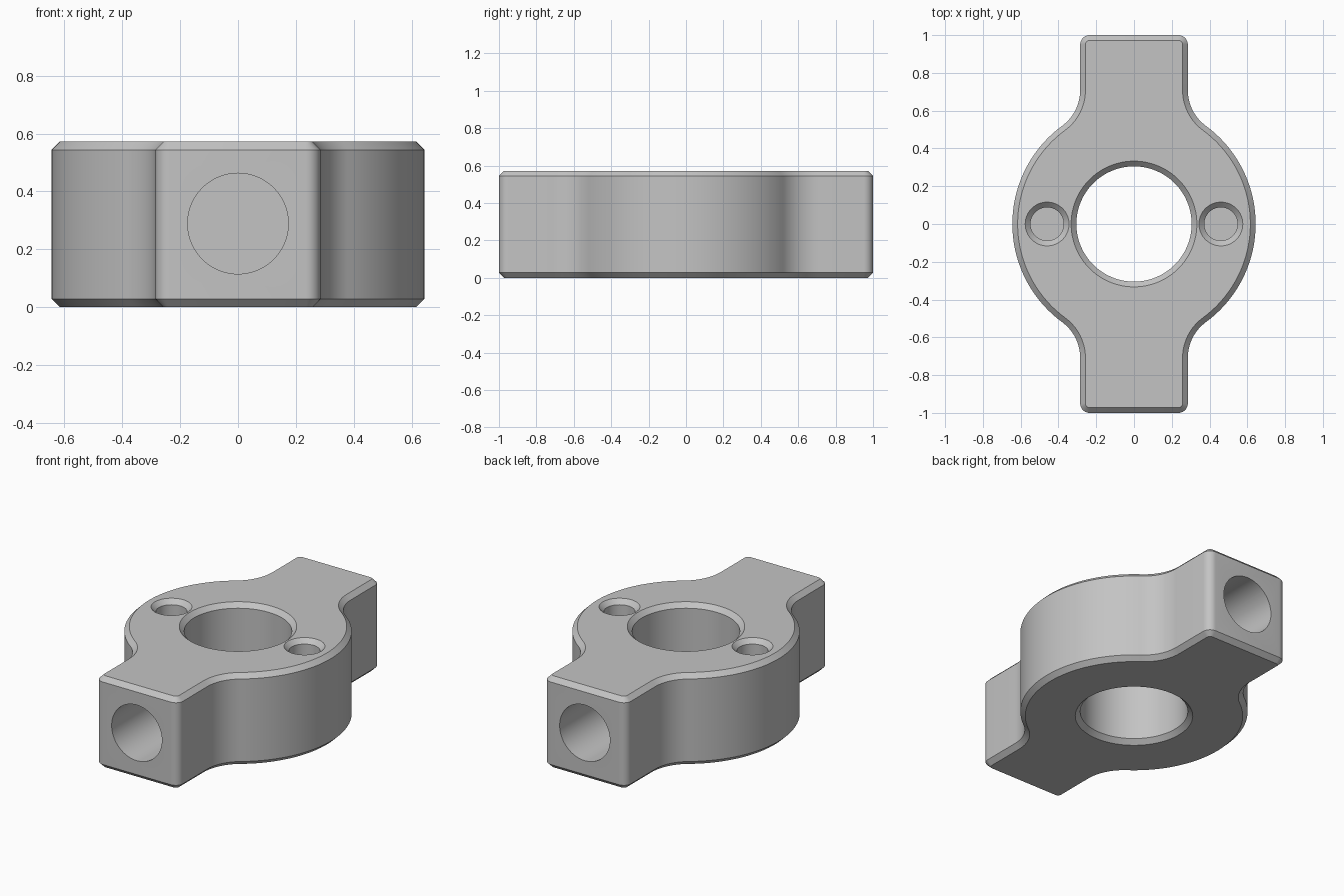
import bpy, bmesh
from math import sin, cos, atan2, radians, sqrt, pi
from mathutils import Matrix

cube = bpy.data.objects.get("Cube")
if cube:
    bpy.data.objects.remove(cube, do_unlink=True)

HEIGHT, CHAMFER = 0.572, 0.028
RING, ARM, END = 0.644, 0.285, 1.0      # ring radius, arm half width, arm reach
FILLET, CORNER = 0.235, 0.05
BORE, PIN, SOCKET = 0.305, 0.088, 0.174  # hole radii

grey = bpy.data.materials.new("grey metal")
grey.use_nodes = True
colour = (0.55, 0.55, 0.55, 1)
grey.diffuse_color = colour
grey.node_tree.nodes["Principled BSDF"].inputs["Base Color"].default_value = colour


def arc(cx, cy, r, start, end, steps):
    return [(cx + r * cos(start + (end - start) * i / steps),
             cy + r * sin(start + (end - start) * i / steps)) for i in range(steps + 1)]


def outline(inset):
    """Closed plan of the body, pulled inwards by inset."""
    fx = ARM + FILLET
    fy = sqrt((RING + FILLET) ** 2 - fx ** 2)
    meet = atan2(fy, fx)
    quarter = arc(0, 0, RING - inset, 0, meet, 28)
    quarter += arc(fx, fy, FILLET + inset, meet + pi, pi, 16)[1:]
    quarter += arc(ARM - CORNER, END - CORNER, CORNER - inset, 0, pi / 2, 8)
    half = quarter + [(-x, y) for x, y in reversed(quarter)]
    return half + [(x, -y) for x, y in reversed(half[1:-1])]


def loft(name, rings):
    """Skin a stack of (points, z) rings into a closed solid."""
    bm = bmesh.new()
    loops = [[bm.verts.new((x, y, z)) for x, y in pts] for pts, z in rings]
    for low, high in zip(loops, loops[1:]):
        for i in range(len(low)):
            j = (i + 1) % len(low)
            bm.faces.new((low[i], low[j], high[j], high[i]))
    bm.faces.new(loops[0][::-1])
    bm.faces.new(loops[-1])
    bmesh.ops.recalc_face_normals(bm, faces=bm.faces)
    mesh = bpy.data.meshes.new(name)
    bm.to_mesh(mesh)
    bm.free()
    mesh.materials.append(grey)
    obj = bpy.data.objects.new(name, mesh)
    bpy.context.collection.objects.link(obj)
    return obj


def round_cutter(name, profile, matrix=Matrix(), sides=96):
    rings = [(arc(0, 0, r, 0, 2 * pi, sides)[:-1], z) for r, z in profile]
    obj = loft(name, rings)
    obj.data.transform(matrix)
    return obj


# Body with chamfered top and bottom rims
body = loft("clamp_body", [(outline(CHAMFER), 0), (outline(0), CHAMFER),
                           (outline(0), HEIGHT - CHAMFER), (outline(CHAMFER), HEIGHT)])

# Central bore, chamfered on both faces
over = 0.05
wide = BORE + CHAMFER + over
cutters = [round_cutter("bore_cutter", [
    (wide, -over), (BORE, CHAMFER), (BORE, HEIGHT - CHAMFER), (wide, HEIGHT + over)], sides=128)]

for side in (-1, 1):
    # Blind countersunk pin holes in the top
    cutters.append(round_cutter("pin_hole_cutter", [
        (PIN, HEIGHT - 0.3), (PIN, HEIGHT - CHAMFER), (PIN + CHAMFER + over, HEIGHT + over)],
        Matrix.Translation((side * 0.46, 0, 0)), 64))
    # Blind sockets in the arm ends
    cutters.append(round_cutter("socket_cutter", [(SOCKET, 0.5), (SOCKET, END + over)],
                                Matrix.Translation((0, 0, HEIGHT / 2 + 0.003))
                                @ Matrix.Rotation(radians(-90 * side), 4, 'X')))

# Cut the holes and discard the cutters
bpy.context.view_layer.objects.active = body
for cutter in cutters:
    cutter.hide_render = True
    mod = body.modifiers.new("hole", 'BOOLEAN')
    mod.operation, mod.solver, mod.object = 'DIFFERENCE', 'EXACT', cutter
    bpy.ops.object.modifier_apply(modifier=mod.name)
for cutter in cutters:
    bpy.data.objects.remove(cutter, do_unlink=True)

bpy.ops.object.select_all(action='DESELECT')
body.select_set(True)
bpy.ops.object.shade_smooth_by_angle(angle=radians(30))
